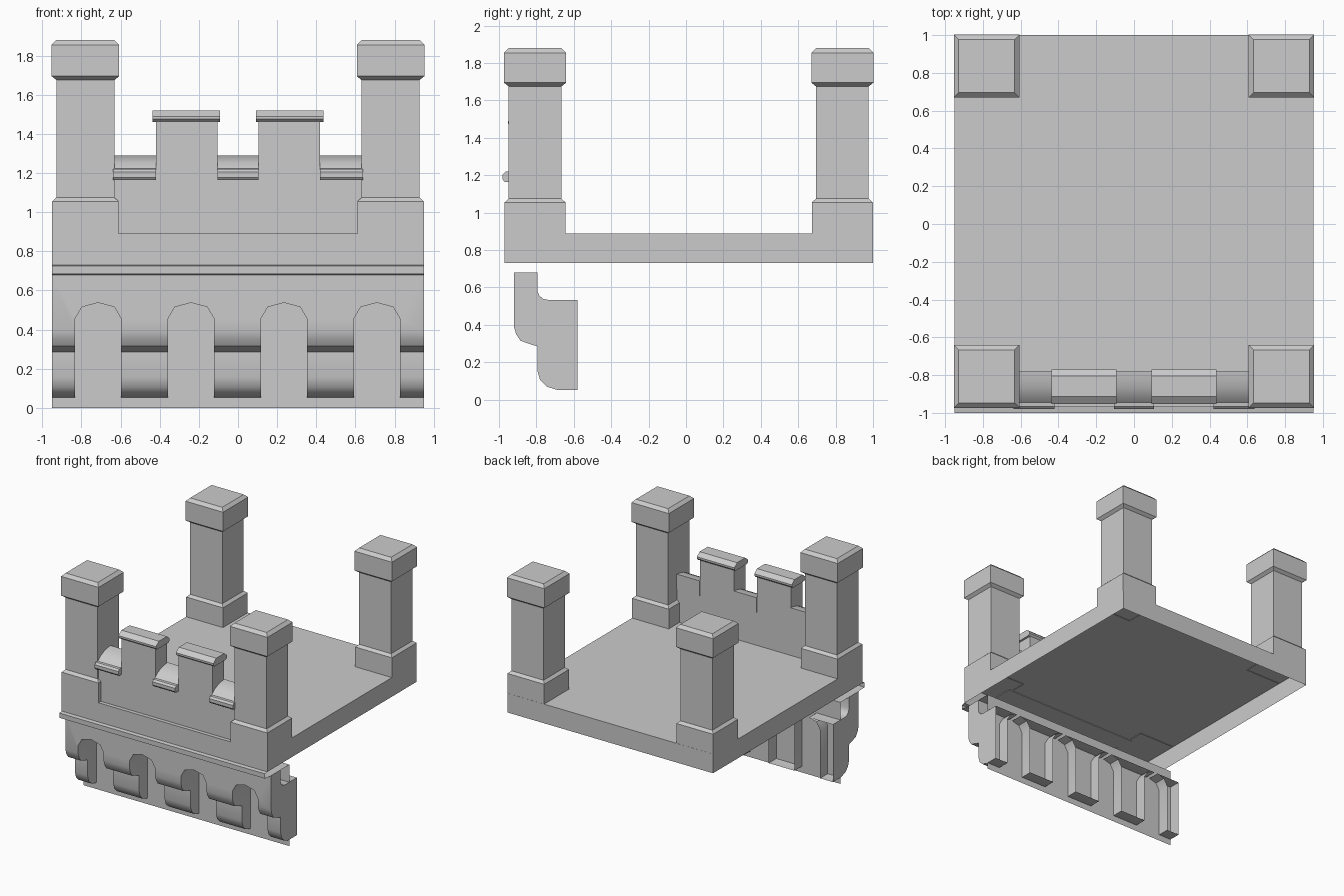
import bpy, bmesh, math

if "Cube" in bpy.data.objects:
    bpy.data.objects.remove(bpy.data.objects["Cube"])


def make(name, bm):
    bmesh.ops.recalc_face_normals(bm, faces=bm.faces[:])
    me = bpy.data.meshes.new(name)
    bm.to_mesh(me)
    bm.free()
    ob = bpy.data.objects.new(name, me)
    bpy.context.collection.objects.link(ob)
    return ob


def prism(bm, pts, lo, hi, axis):
    """Extrude a profile: axis 'x' takes (y, z) points, axis 'y' takes (x, z)."""
    def ring(d):
        return [bm.verts.new((d, a, b) if axis == 'x' else (a, d, b)) for a, b in pts]
    r0, r1 = ring(lo), ring(hi)
    n = len(pts)
    bm.faces.new(r0)
    bm.faces.new(r1[::-1])
    for i in range(n):
        bm.faces.new((r0[i], r1[i], r1[(i + 1) % n], r0[(i + 1) % n]))


def strip(bm, pts, lo, hi):
    """Open band along x through (y, z) points."""
    a = [bm.verts.new((lo, y, z)) for y, z in pts]
    b = [bm.verts.new((hi, y, z)) for y, z in pts]
    for i in range(len(pts) - 1):
        bm.faces.new((a[i], b[i], b[i + 1], a[i + 1]))


def smooth(ob):
    bpy.ops.object.select_all(action='DESELECT')
    ob.select_set(True)
    bpy.context.view_layer.objects.active = ob
    bpy.ops.object.shade_smooth_by_angle(angle=math.radians(35))


W = 0.95

# floor slab, open underneath
bm = bmesh.new()
prism(bm, [(-0.97, 0.73), (1.0, 0.73), (1.0, 0.89), (-0.97, 0.89)], -W, W, 'x')
bmesh.ops.recalc_face_normals(bm, faces=bm.faces[:])
bmesh.ops.delete(bm, geom=[f for f in bm.faces if f.normal.z < -0.9], context='FACES_ONLY')
make("floor_slab", bm)


# corner towers: rings of (z, inset)
def tower(name, cx, cy):
    prof = [(0.885, 0), (1.055, 0), (1.075, 0.022), (1.675, 0.022),
            (1.695, -0.003), (1.855, -0.003), (1.88, 0.022)]
    bm = bmesh.new()
    prev = None
    for z, inset in prof:
        hx, hy = 0.17 - inset, 0.163 - inset
        r = [bm.verts.new((cx + sx * hx, cy + sy * hy, z))
             for sx, sy in ((-1, -1), (1, -1), (1, 1), (-1, 1))]
        if prev:
            for i in range(4):
                j = (i + 1) % 4
                bm.faces.new((prev[i], prev[j], r[j], r[i]))
        prev = r
    bm.faces.new(prev)
    make(name, bm)


for side, cx in (("left", -0.78), ("right", 0.78)):
    tower("front_tower_" + side, cx, -0.807)
    tower("rear_tower_" + side, cx, 0.836)

# crenellated front wall
half = [(0.64, 0.885), (0.64, 1.17), (0.42, 1.17), (0.42, 1.465), (0.105, 1.465), (0.105, 1.17)]
bm = bmesh.new()
prism(bm, half + [(-x, z) for x, z in half[::-1]], -0.938, -0.785, 'y')
make("battlement_wall", bm)

# rounded sills in the gaps
sill = [(-0.938, 1.165), (-0.97, 1.165), (-0.98, 1.178), (-0.98, 1.205), (-0.965, 1.22),
        (-0.945, 1.222), (-0.915, 1.25), (-0.87, 1.272), (-0.82, 1.285), (-0.78, 1.29), (-0.78, 1.165)]
bm = bmesh.new()
for lo, hi in ((-0.638, -0.42), (-0.105, 0.105), (0.42, 0.638)):
    prism(bm, sill, lo, hi, 'x')
smooth(make("gap_sills", bm))

# merlon caps
cap = [(-0.935, 1.46), (-0.952, 1.475), (-0.952, 1.49), (-0.912, 1.52),
       (-0.805, 1.52), (-0.77, 1.49), (-0.77, 1.475), (-0.785, 1.46)]
bm = bmesh.new()
for s in (-1, 1):
    prism(bm, cap, s * 0.265 - 0.173, s * 0.265 + 0.173, 'x')
make("merlon_caps", bm)

# moulding band under the slab
bm = bmesh.new()
strip(bm, [(-0.97, 0.73), (-1.0, 0.725), (-1.0, 0.685), (-0.92, 0.68), (-0.68, 0.68)], -W, W)
make("moulding_band", bm)

# thin back sheet behind the corbels
bm = bmesh.new()
strip(bm, [(-0.68, 0.0), (-0.68, 0.68)], -W, W)
make("back_sheet", bm)

# corbel row: stepped profile with arches cut away
prof = [(-0.92, 0.68), (-0.92, 0.39), (-0.908, 0.35), (-0.885, 0.315), (-0.835, 0.298),
        (-0.795, 0.285), (-0.795, 0.155), (-0.78, 0.105), (-0.745, 0.07), (-0.69, 0.053),
        (-0.58, 0.053), (-0.58, 0.533), (-0.735, 0.533), (-0.765, 0.54), (-0.785, 0.558),
        (-0.795, 0.585), (-0.795, 0.68)]
bm = bmesh.new()
prism(bm, prof, -W, W, 'x')
corbels = make("arched_corbels", bm)

arch = [(-0.118, -0.1), (0.118, -0.1), (0.118, 0.455), (0.083, 0.515), (0, 0.537),
        (-0.083, 0.515), (-0.118, 0.455)]
bm = bmesh.new()
for c in (-0.715, -0.24, 0.235, 0.71):
    prism(bm, [(c + x, z) for x, z in arch], -1.1, -0.5, 'y')
cutter = make("arch_cutter", bm)
cutter.hide_render = True
mod = corbels.modifiers.new("arches", 'BOOLEAN')
mod.operation = 'DIFFERENCE'
mod.solver = 'EXACT'
mod.object = cutter
bpy.context.view_layer.objects.active = corbels
bpy.ops.object.modifier_apply(modifier=mod.name)
bpy.data.objects.remove(cutter)

# corbels are open at the back
bm = bmesh.new()
bm.from_mesh(corbels.data)
back = [f for f in bm.faces if all(v.co.y > -0.585 for v in f.verts)]
bmesh.ops.delete(bm, geom=back, context='FACES_ONLY')
bm.to_mesh(corbels.data)
bm.free()
smooth(corbels)
